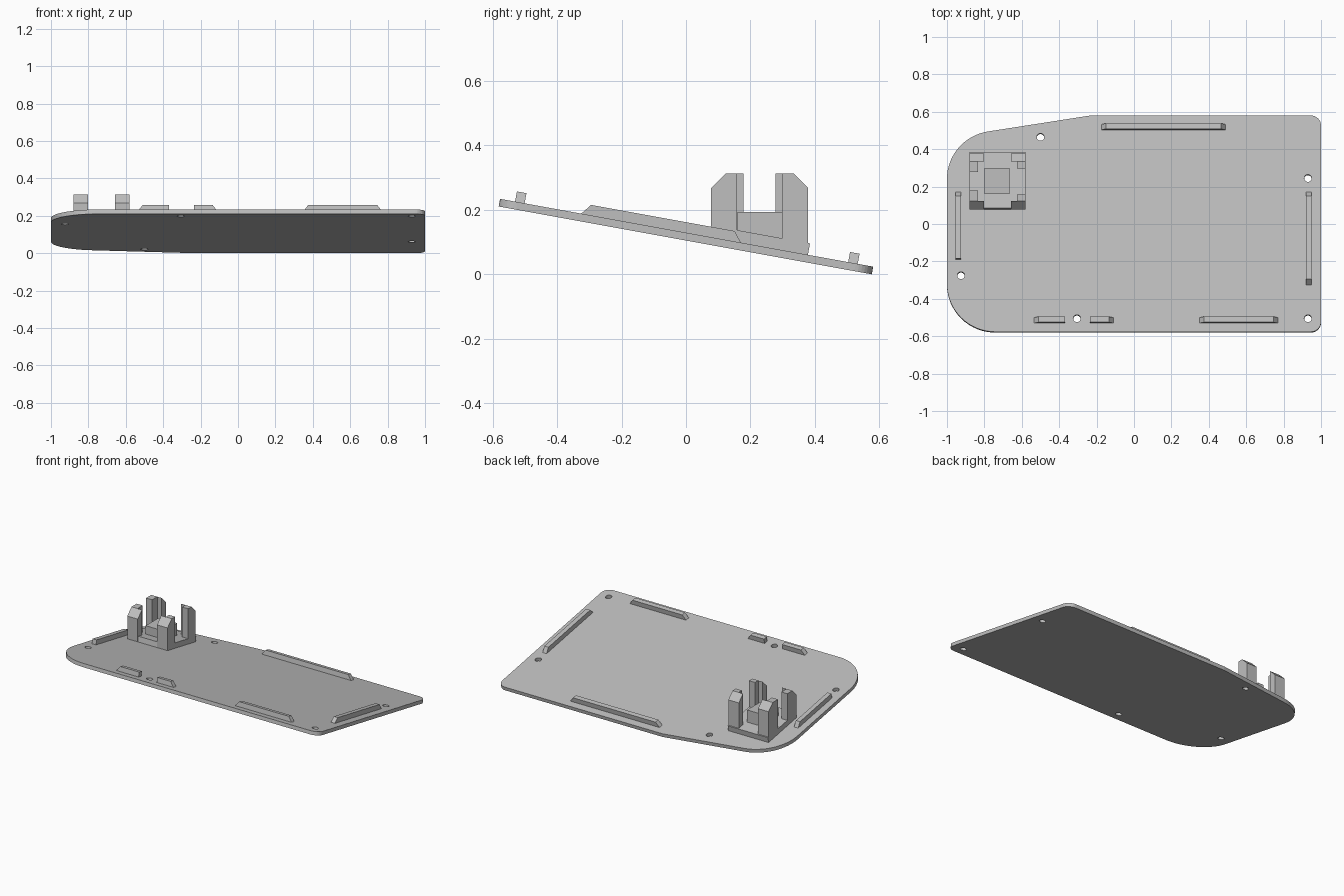
import bpy, bmesh, math
from mathutils import Matrix, Vector

if "Cube" in bpy.data.objects:
    bpy.data.objects.remove(bpy.data.objects["Cube"], do_unlink=True)

TILT = math.radians(10.3)
THICK = 0.024
HALF = 0.588
Y0 = 0.002
Z0 = THICK * math.cos(TILT) + HALF * math.sin(TILT)
TILTED = Matrix.Translation((0, Y0, Z0)) @ Matrix.Rotation(-TILT, 4, 'X')

grey = bpy.data.materials.new("light grey plastic")
grey.use_nodes = True
grey.diffuse_color = (0.52, 0.52, 0.52, 1)
grey.node_tree.nodes["Principled BSDF"].inputs["Base Color"].default_value = grey.diffuse_color


def local_y(y):
    """Distance along the sloping top face for a plan position."""
    return (y - Y0) / math.cos(TILT)


def top_z(y):
    return Z0 - (y - Y0) * math.tan(TILT)


def prism(bm, points, offset):
    """Extrude a closed outline along an offset."""
    face = bm.faces.new([bm.verts.new(p) for p in points])
    ext = bmesh.ops.extrude_face_region(bm, geom=[face])["geom"]
    bmesh.ops.translate(bm, vec=Vector(offset),
                        verts=[v for v in ext if isinstance(v, bmesh.types.BMVert)])


def box(bm, x0, x1, y0, y1, z0, z1):
    prism(bm, [(x0, y0, z0), (x1, y0, z0), (x1, y1, z0), (x0, y1, z0)], (0, 0, z1 - z0))


def finish(bm, name, matrix=Matrix()):
    bmesh.ops.recalc_face_normals(bm, faces=bm.faces[:])
    mesh = bpy.data.meshes.new(name)
    bm.to_mesh(mesh)
    bm.free()
    mesh.materials.append(grey)
    obj = bpy.data.objects.new(name, mesh)
    obj.matrix_world = matrix
    bpy.context.collection.objects.link(obj)
    return obj


def arc(cx, cy, r, a0, a1, steps):
    angles = [math.radians(a0 + (a1 - a0) * i / steps) for i in range(steps + 1)]
    return [(cx + r * math.cos(a), cy + r * math.sin(a), -THICK) for a in angles]


# Base plate with rounded corners and one slanted edge
R, r = 0.26, 0.055
outline = (arc(1 - r, -HALF + r, r, -90, 0, 8)
           + arc(1 - r, HALF - r, r, 0, 90, 8)
           + [(-0.23, HALF, -THICK)]
           + arc(R - 1, local_y(0.242), R, 98.8, 180, 16)
           + arc(R - 1, -HALF + R, R, 180, 270, 16))
bm = bmesh.new()
prism(bm, outline, (0, 0, THICK))
plate = finish(bm, "base_plate", TILTED)

# Screw holes
bm = bmesh.new()
for x, y in [(-0.5, 0.465), (0.93, 0.245), (-0.925, -0.275), (-0.305, -0.505), (0.93, -0.505)]:
    bmesh.ops.create_cone(bm, cap_ends=True, segments=24, radius1=0.02, radius2=0.02,
                          depth=0.2, matrix=Matrix.Translation((x, local_y(y), 0)))
cutter = finish(bm, "hole_cutter", TILTED)
cutter.hide_render = True
mod = plate.modifiers.new("holes", 'BOOLEAN')
mod.operation = 'DIFFERENCE'
mod.solver = 'EXACT'
mod.object = cutter
bpy.context.view_layer.objects.active = plate
bpy.context.view_layer.update()
bpy.ops.object.modifier_apply(modifier=mod.name)
bpy.data.objects.remove(cutter, do_unlink=True)


# Locating rails with optional sloped ends
def rail(name, axis, start, end, side, slope_start=True, slope_end=True):
    h, w, sink = 0.032, 0.03, 0.004
    a = start + (0.025 if slope_start else 0)
    b = end - (0.025 if slope_end else 0)
    profile = [(start, -sink), (start, 0), (a, h), (b, h), (end, 0), (end, -sink)]
    bm = bmesh.new()
    if axis == 'x':
        prism(bm, [(u, side, z) for u, z in profile], (0, w, 0))
    else:
        prism(bm, [(side, local_y(u), z) for u, z in profile], (w, 0, 0))
    finish(bm, name, TILTED)


front, back = local_y(-0.53), local_y(0.503)
rail("back_rail", 'x', -0.175, 0.49, back)
rail("front_rail_right", 'x', -0.535, -0.37, front, slope_end=False)
rail("front_rail_middle", 'x', -0.235, -0.11, front, slope_start=False)
rail("front_rail_left", 'x', 0.35, 0.77, front)
rail("right_rail", 'y', -0.19, 0.17, -0.955, slope_start=False)
rail("left_rail", 'y', -0.325, 0.17, 0.92)

# Socket floor, parallel to the plate
X0, X1, YF, YB, TOP = -0.88, -0.58, 0.078, 0.378, 0.313
bm = bmesh.new()
box(bm, X0, X1, local_y(YF), local_y(YB), -0.005, 0.036)
finish(bm, "socket_floor", TILTED)

# Upright centre block
bm = bmesh.new()
box(bm, -0.80, -0.665, 0.16, 0.30, top_z(0.23), 0.193)
finish(bm, "socket_block")

# Four L-shaped corner posts with a sloped outer top edge
T = 0.045
for side, x, dx, reach in [("right", X0, 1, 0.1), ("left", X1, -1, 0.08)]:
    for end, y, dy in [("front", YF, 1), ("back", YB, -1)]:
        low = top_z(y + dy * 0.05)
        bm = bmesh.new()
        prism(bm, [(x, y, low), (x, y, TOP - T), (x, y + dy * T, TOP), (x, y + dy * T, low)],
              (dx * 0.078, 0, 0))
        box(bm, *sorted((x, x + dx * T)), *sorted((y + dy * T, y + dy * reach)), low, TOP)
        finish(bm, f"socket_post_{end}_{side}")
